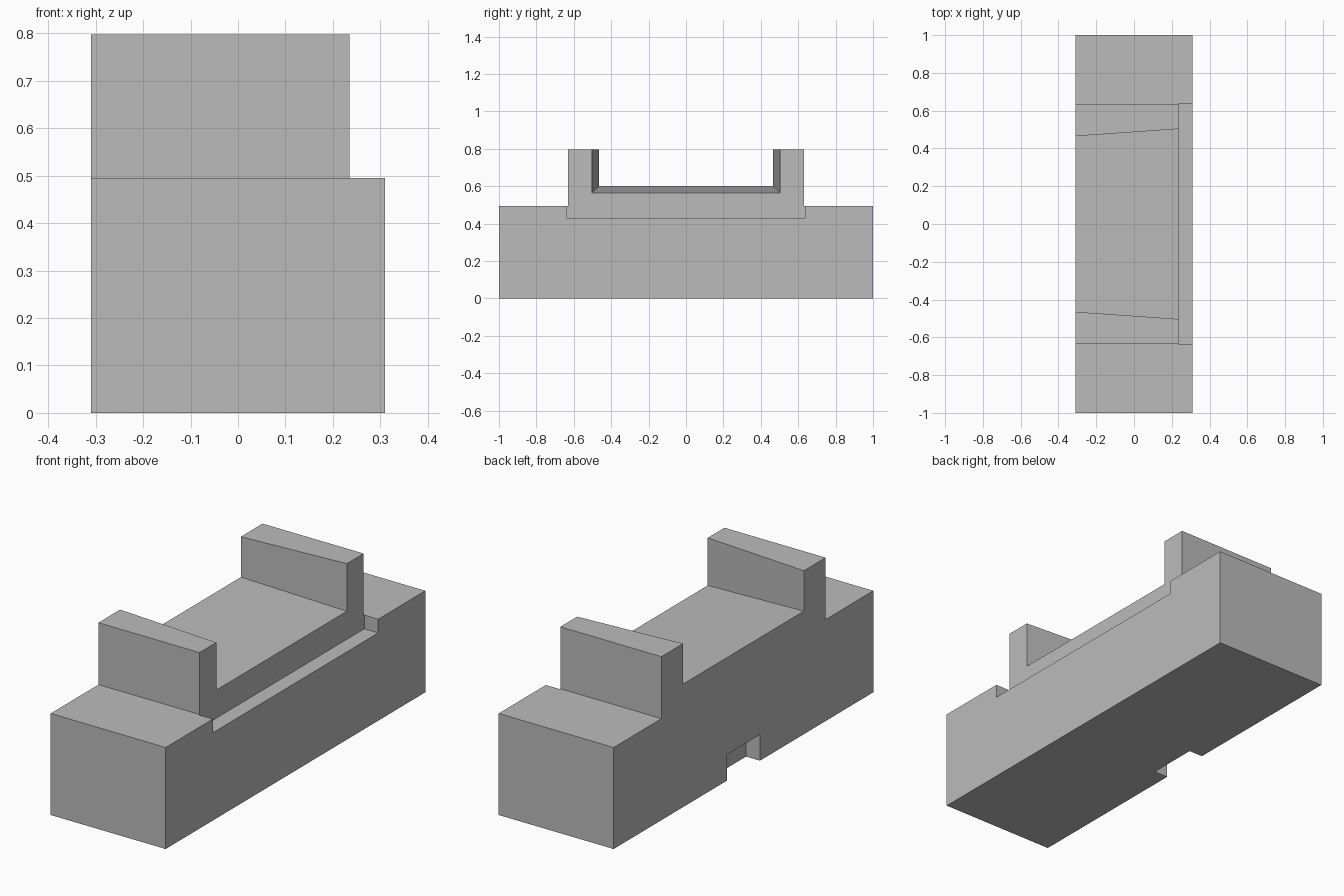
import bpy
import bmesh

if "Cube" in bpy.data.objects:
    bpy.data.objects.remove(bpy.data.objects["Cube"])

HALF_X = 0.31        # half width of the block
TOWER_X = 0.235      # right face of the raised section
TOWER_Y = 0.632      # outer end faces of the raised section


def loft(name, x0, profile0, x1, profile1):
    """Solid between two (y, z) profiles standing at x0 and x1."""
    bm = bmesh.new()
    a = [bm.verts.new((x0, y, z)) for y, z in profile0]
    b = [bm.verts.new((x1, y, z)) for y, z in profile1]
    bm.faces.new(a)
    bm.faces.new(b[::-1])
    n = len(a)
    for i in range(n):
        j = (i + 1) % n
        bm.faces.new((a[i], b[i], b[j], a[j]))
    bmesh.ops.recalc_face_normals(bm, faces=bm.faces)
    mesh = bpy.data.meshes.new(name)
    bm.to_mesh(mesh)
    bm.free()
    obj = bpy.data.objects.new(name, mesh)
    bpy.context.collection.objects.link(obj)
    return obj


def rect(half_y, z0, z1):
    return [(-half_y, z0), (half_y, z0), (half_y, z1), (-half_y, z1)]


def cut(target, cutter):
    """Subtract the cutter, then remove it."""
    mod = target.modifiers.new(cutter.name, 'BOOLEAN')
    mod.operation = 'DIFFERENCE'
    mod.solver = 'EXACT'
    mod.object = cutter
    cutter.hide_render = True
    bpy.context.view_layer.objects.active = target
    bpy.ops.object.modifier_apply(modifier=mod.name)
    bpy.data.objects.remove(cutter)


# Block with a raised middle section
half = [(1, 0), (1, 0.495), (TOWER_Y, 0.495), (TOWER_Y, 0.797)]
outline = half + [(-y, z) for y, z in reversed(half)]
block = loft("stepped_block", -HALF_X, outline, HALF_X, outline)


# Channel between the uprights: widens and slopes down to the right
def channel(x):
    t = (x + HALF_X) / (TOWER_X + HALF_X)
    return rect(0.465 + 0.038 * t, 0.60 - 0.035 * t, 1.0)


cut(block, loft("channel_cutter", -0.5, channel(-0.5), 0.5, channel(0.5)))

# Ledge along the right side
ledge = rect(0.637, 0.428, 1.1)
cut(block, loft("ledge_cutter", TOWER_X, ledge, 0.6, ledge))

# Small notch under the left side
notch = rect(0.127, -0.1, 0.127)
cut(block, loft("notch_cutter", -0.5, notch, -0.235, notch))

# Plain grey finish
grey = bpy.data.materials.new("plain_grey")
grey.diffuse_color = (0.5, 0.5, 0.5, 1)
grey.use_nodes = True
grey.node_tree.nodes["Principled BSDF"].inputs["Base Color"].default_value = grey.diffuse_color
block.data.materials.clear()
block.data.materials.append(grey)
for poly in block.data.polygons:
    poly.material_index = 0
